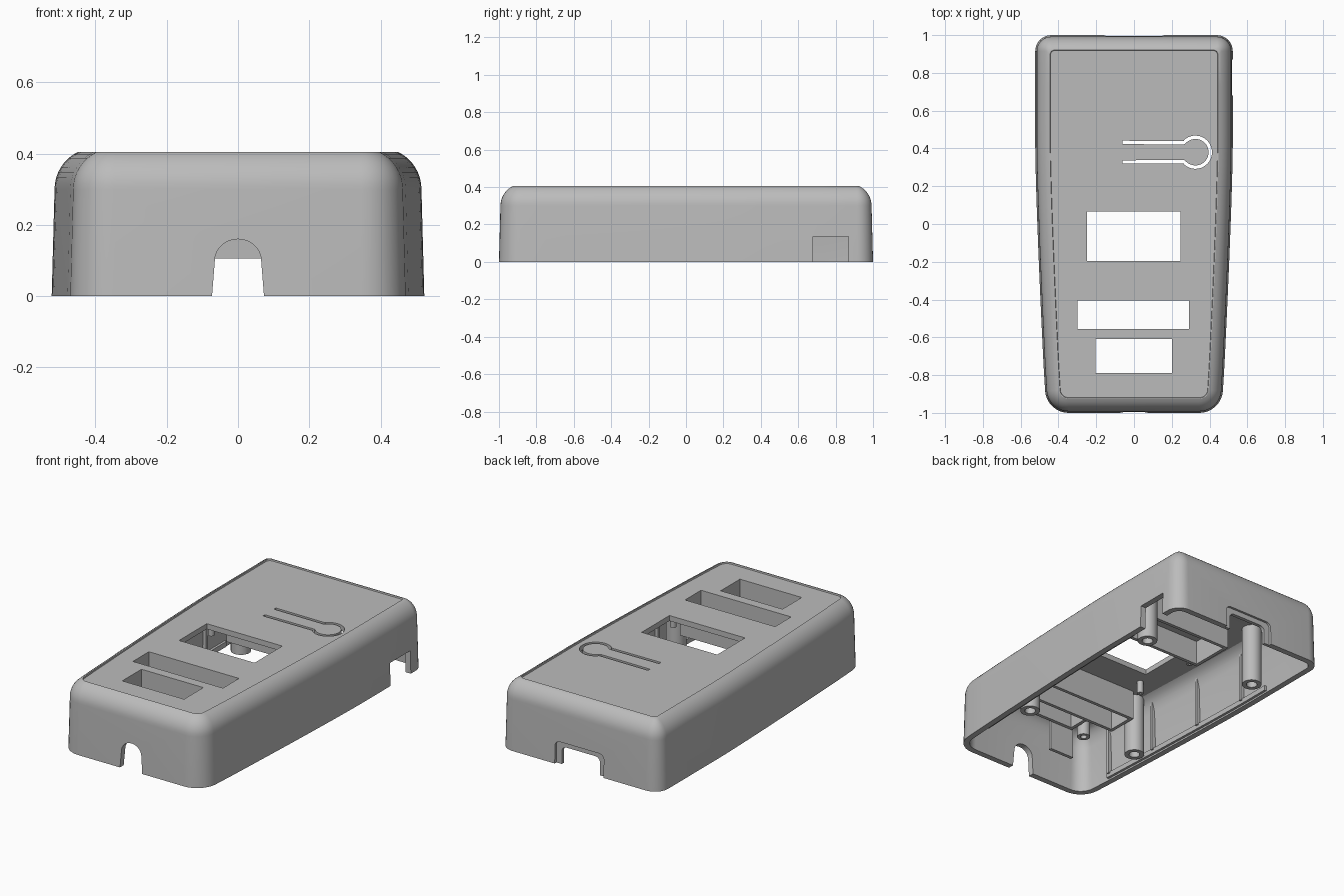
import bpy, bmesh, math
from mathutils import Vector

if "Cube" in bpy.data.objects:
    bpy.data.objects.remove(bpy.data.objects["Cube"])

grey = bpy.data.materials.new("housing_grey")
grey.use_nodes = True
grey.diffuse_color = (0.5, 0.5, 0.5, 1)
grey.node_tree.nodes["Principled BSDF"].inputs["Base Color"].default_value = (0.5, 0.5, 0.5, 1)

ROOF = 0.365


def finish(name, bm):
    bmesh.ops.recalc_face_normals(bm, faces=bm.faces)
    mesh = bpy.data.meshes.new(name)
    bm.to_mesh(mesh)
    bm.free()
    mesh.materials.append(grey)
    ob = bpy.data.objects.new(name, mesh)
    bpy.context.collection.objects.link(ob)
    return ob


def smooth(ob):
    bpy.ops.object.select_all(action='DESELECT')
    ob.select_set(True)
    bpy.context.view_layer.objects.active = ob
    bpy.ops.object.shade_smooth_by_angle(angle=math.radians(30))


def loft(bm, rings, closed=False):
    """Join rings of equal length; close end to start, or cap both ends."""
    loops = [[bm.verts.new(p) for p in ring] for ring in rings]
    n = len(loops[0])
    pairs = list(zip(loops, loops[1:]))
    if closed:
        pairs.append((loops[-1], loops[0]))
    else:
        bm.faces.new(loops[0])
        bm.faces.new(loops[-1])
    for a, b in pairs:
        for i in range(n):
            j = (i + 1) % n
            bm.faces.new((a[i], a[j], b[j], b[i]))


def box(bm, x0, x1, y0, y1, z0, z1):
    loft(bm, [[(x0, y0, z), (x1, y0, z), (x1, y1, z), (x0, y1, z)] for z in (z0, z1)])


def prism_y(bm, profile, y0, y1):
    loft(bm, [[(x, y, z) for x, z in profile] for y in (y0, y1)])


def circle(cx, cy, r, z, n=24):
    return [(cx + r * math.cos(math.tau * i / n), cy + r * math.sin(math.tau * i / n), z)
            for i in range(n)]


# Plan outline: straight at the back, tapering gently to the front
def half_width(y):
    return 0.523 - 0.052 * (max(0, 0.4 - y) / 1.3) ** 1.3


def outline(inset, z):
    rf, rb = max(0.125 - inset, 0.04), max(0.085 - inset, 0.025)
    end = 1 - inset
    half = []
    wf, wb = half_width(-0.9) - inset, half_width(0.9) - inset
    for i in range(9):
        a = math.radians(-90 + 85 * i / 8)
        half.append((wf - rf + rf * math.cos(a), -end + rf + rf * math.sin(a)))
    for i in range(1, 16):
        y = -0.86 + 1.7 * i / 16
        half.append((half_width(y) - inset, y))
    for i in range(9):
        a = math.radians(90 * i / 8)
        half.append((wb - rb + rb * math.cos(a), end - rb + rb * math.sin(a)))
    return [(x, y, z) for x, y in half] + [(-x, y, z) for x, y in reversed(half)]


# Shell: outer wall, rounded shoulder, recessed label panel
levels = [(0, 0), (0.008, 0.3)]
for i in range(1, 9):
    a = math.radians(65 * i / 8)
    levels.append((0.008 + 0.115 * (1 - math.cos(a)), 0.3 + 0.116 * math.sin(a)))
levels += [(0.079, 0.405), (0.081, 0.397)]
# Hollow inside
cavity = [(0.035, -0.1), (0.035, 0), (0.043, 0.27), (0.055, 0.32), (0.075, 0.35), (0.1, ROOF)]
bm = bmesh.new()
loft(bm, [outline(d, z) for d, z in levels])
shell = finish("housing_shell", bm)
bm = bmesh.new()
loft(bm, [outline(d, z) for d, z in cavity])
cavity_cutter = finish("cavity_cutter", bm)

# Openings through the top, ends and side
windows = [(-0.25, 0.245, -0.195, 0.065), (-0.3, 0.29, -0.555, -0.405), (-0.205, 0.2, -0.79, -0.61)]
bm = bmesh.new()
for w in windows:
    box(bm, *w, 0.3, 0.5)
box(bm, 0.4, 0.6, 0.68, 0.87, -0.1, 0.135)
arch = [(0.074, -0.1), (0.073, 0)]
arch += [(0.065 * math.cos(math.pi * i / 16), 0.1 + 0.06 * math.sin(math.pi * i / 16)) for i in range(17)]
arch += [(-0.073, 0), (-0.074, -0.1)]
prism_y(bm, arch, -1.1, -0.9)


def port(w, top, r=0.03):
    pts = [(w, -0.1)]
    pts += [(w - r + r * math.cos(math.pi * i / 12), top - r + r * math.sin(math.pi * i / 12)) for i in range(7)]
    return pts + [(-x, z) for x, z in reversed(pts)]


opening_cutter = finish("opening_cutter", bm)
bm = bmesh.new()
prism_y(bm, port(0.16, 0.135), 0.983, 1.1)
port_recess_cutter = finish("port_recess_cutter", bm)
bm = bmesh.new()
prism_y(bm, port(0.125, 0.105), 0.9, 1.15)
port_cutter = finish("port_cutter", bm)

# Keyhole slit that frees the flexible push button
path = [Vector((-0.06, 0.432))]
for i in range(33):
    a = math.radians(141 - 282 * i / 32)
    path.append(Vector((0.325 + 0.079 * math.cos(a), 0.38 + 0.079 * math.sin(a))))
path.append(Vector((-0.06, 0.328)))
left, right = [], []
for i, p in enumerate(path):
    t = (path[min(i + 1, len(path) - 1)] - path[max(i - 1, 0)]).normalized()
    side = Vector((-t.y, t.x)) * 0.009
    left.append(p + side)
    right.append(p - side)
bm = bmesh.new()
loft(bm, [[(*l, 0.3), (*r, 0.3), (*r, 0.5), (*l, 0.5)] for l, r in zip(left, right)])
slit_cutter = finish("slit_cutter", bm)

for cutter in (cavity_cutter, opening_cutter, port_recess_cutter, port_cutter, slit_cutter):
    cutter.hide_render = True
    mod = shell.modifiers.new("cut", 'BOOLEAN')
    mod.operation = 'DIFFERENCE'
    mod.solver = 'EXACT'
    mod.object = cutter
    bpy.context.view_layer.objects.active = shell
    bpy.ops.object.modifier_apply(modifier=mod.name)
    bpy.data.objects.remove(cutter)
smooth(shell)


# Pocket walls hanging below the two front windows
def frame(name, x0, x1, y0, y1, z0, t=0.02):
    bm = bmesh.new()
    loft(bm, [[(x0 - d, y0 - d, z), (x1 + d, y0 - d, z), (x1 + d, y1 + d, z), (x0 - d, y1 + d, z)]
              for d, z in ((0, z0), (t, z0), (t, ROOF + 0.01), (0, ROOF + 0.01))], closed=True)
    return finish(name, bm)


frame("display_pocket", *windows[1], 0.19)
frame("front_pocket", *windows[2], 0.27)


# Hollow posts and solid pins
def post(name, x, y, r, hole, z0):
    bm = bmesh.new()
    loft(bm, [circle(x, y, hole, z0), circle(x, y, r, z0),
              circle(x, y, r, ROOF + 0.01), circle(x, y, hole, ROOF + 0.01)], closed=True)
    smooth(finish(name, bm))


for side, s in (("left", 1), ("right", -1)):
    post("back_screw_post_" + side, s * 0.38, 0.57, 0.055, 0.03, 0.01)
    post("front_screw_post_" + side, s * 0.38, -0.45, 0.055, 0.03, 0.01)
    post("board_post_" + side, s * 0.27, -0.76, 0.036, 0.018, 0.22)
    for place, y in (("back", 0.15), ("front", -0.28)):
        post("window_pin_%s_%s" % (place, side), s * 0.28, y, 0.018, 0.006, 0.29)

    # Wall ribs and rim lip
    bm = bmesh.new()
    for y in (-0.73, -0.37, 0, 0.37):
        w = half_width(y)
        box(bm, *sorted((s * (w - 0.06), s * (w - 0.03))), y - 0.008, y + 0.008, 0.03, 0.34)
    finish("wall_ribs_" + side, bm)
    bm = bmesh.new()
    ys = [-0.75 + 0.12 * i for i in range(12)]
    loft(bm, [[(s * (half_width(y) - a), y, z) for a, z in ((0.05, 0.01), (0.03, 0.01), (0.03, 0.04), (0.05, 0.04))]
              for y in ys])
    finish("rim_lip_" + side, bm)

# Inner guide plates
bm = bmesh.new()
box(bm, -0.24, -0.08, -0.835, -0.815, 0.1, ROOF + 0.01)
finish("front_guide_plate", bm)
bm = bmesh.new()
for y in (0.25, 0.5):
    box(bm, -0.25, 0.28, y, y + 0.02, 0.22, ROOF + 0.01)
box(bm, -0.25, -0.23, 0.25, 0.52, 0.22, ROOF + 0.01)
finish("button_guide_walls", bm)
